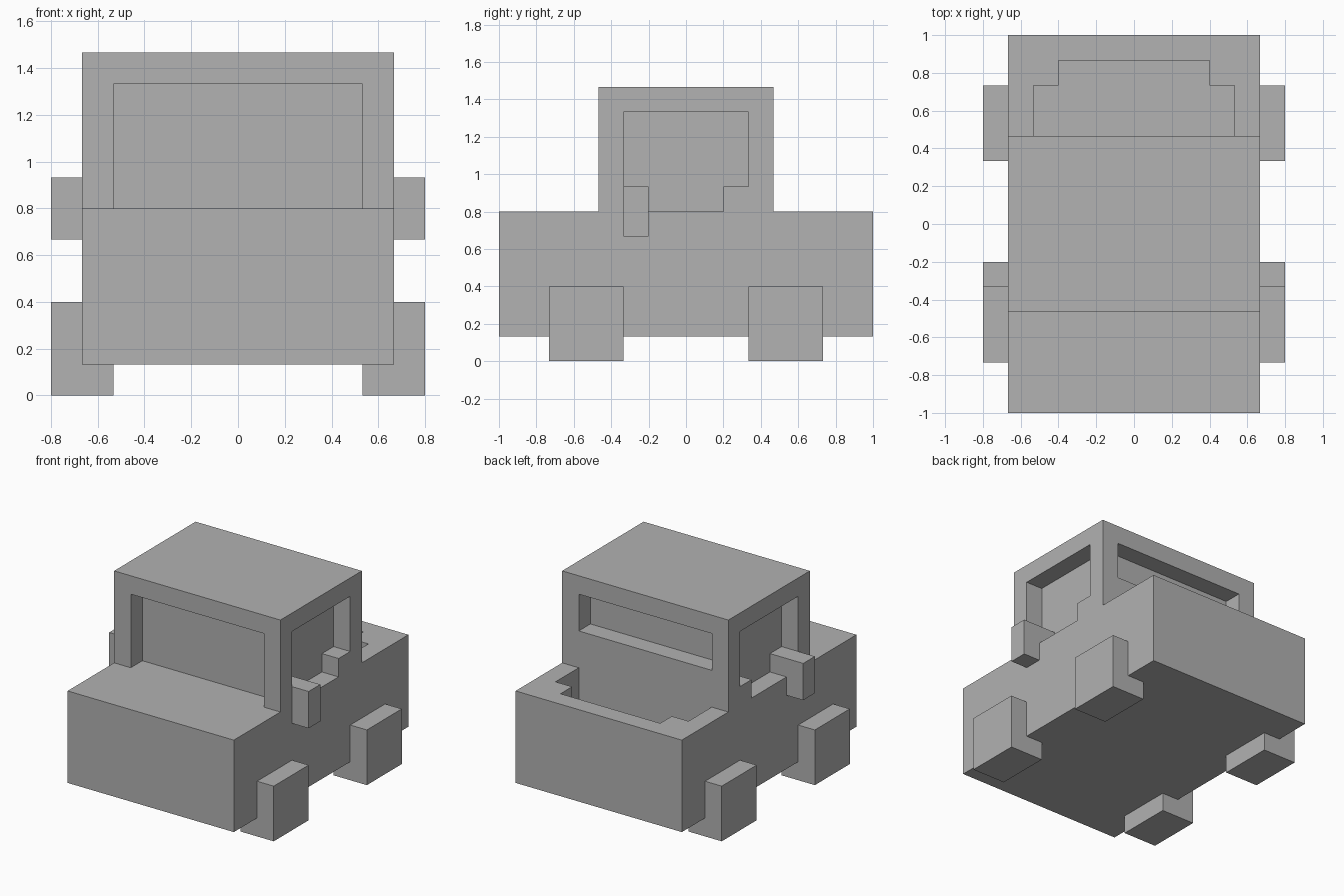
import bpy
import bmesh
from mathutils import Vector

old = bpy.data.objects.get("Cube")
if old:
    bpy.data.objects.remove(old, do_unlink=True)

U = 2 / 15  # one block unit

grey = bpy.data.materials.new("plain_grey")
grey.use_nodes = True
colour = (0.445, 0.445, 0.445, 1)
grey.diffuse_color = colour
grey.node_tree.nodes["Principled BSDF"].inputs["Base Color"].default_value = colour


def block(name, x, y, z):
    """Box spanning the given (low, high) ranges, measured in block units."""
    low, high = (Vector(c) * U for c in zip(x, y, z))
    bm = bmesh.new()
    bmesh.ops.create_cube(bm, size=1)
    bmesh.ops.scale(bm, vec=high - low, verts=bm.verts)
    bmesh.ops.translate(bm, vec=(low + high) / 2, verts=bm.verts)
    mesh = bpy.data.meshes.new(name)
    bm.to_mesh(mesh)
    bm.free()
    mesh.materials.append(grey)
    obj = bpy.data.objects.new(name, mesh)
    bpy.context.collection.objects.link(obj)
    return obj


def pair(name, x, y, z):
    """The same box on both sides of the truck."""
    block("left_" + name, x, y, z)
    block("right_" + name, (-x[1], -x[0]), y, z)


# Body: hood and cab base in one block
block("hood_and_cab_base", (-5, 5), (-7.5, 3.5), (1, 6))

# Open cargo bed
block("bed_floor", (-5, 5), (3.5, 7.5), (1, 3))
block("tailgate", (-4, 4), (6.5, 7.5), (3, 6))
pair("bed_side", (4, 5), (3.5, 7.5), (3, 6))
pair("bed_corner", (3, 4), (5.5, 6.5), (3, 6))

# Cab: roof, recessed glazing and rear panel below the back window
block("roof", (-5, 5), (-3.5, 3.5), (10, 11))
block("glazing", (-4, 4), (-2.5, 2.5), (6, 10))
block("cab_rear_panel", (-4, 4), (2.5, 3.5), (6, 8))

# Pillars, stepped window sills and wheels, front and back
for end, side in (("front", -1), ("back", 1)):
    def span(a, b):
        return tuple(sorted((a * side, b * side)))
    pair(end + "_pillar", (4, 5), span(2.5, 3.5), (6, 10))
    pair(end + "_sill_step", (4, 5), span(1.5, 2.5), (6, 7))
    pair(end + "_wheel", (4, 6), span(2.5, 5.5), (0, 3))

# Side mirrors
pair("mirror", (5, 6), (-2.5, -1.5), (5, 7))
